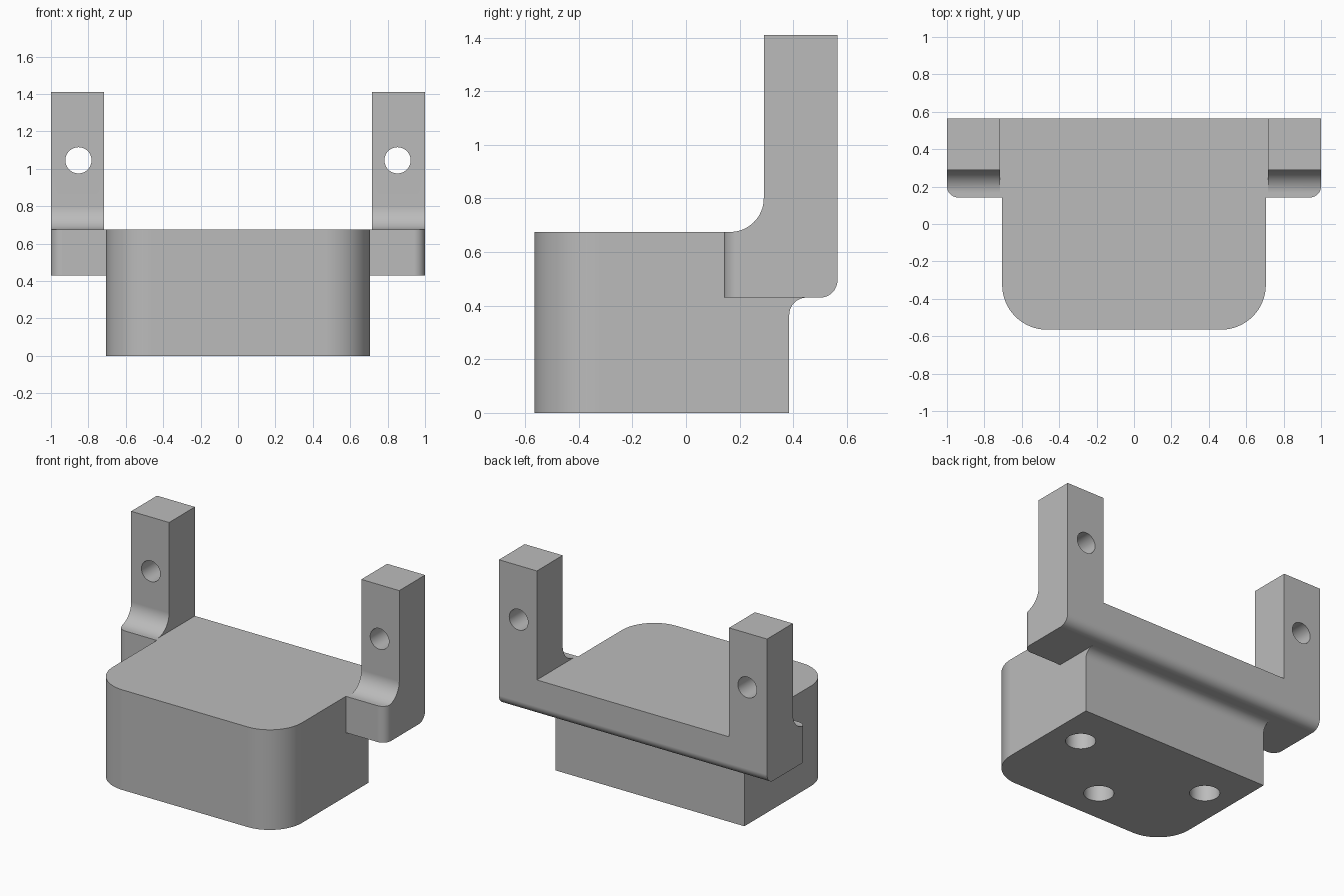
import bpy, math
from mathutils import Vector

if "Cube" in bpy.data.objects:
    bpy.data.objects.remove(bpy.data.objects["Cube"], do_unlink=True)

grey = bpy.data.materials.new("mid grey")
grey.use_nodes = True
grey.diffuse_color = (0.5, 0.5, 0.5, 1)
grey.node_tree.nodes["Principled BSDF"].inputs["Base Color"].default_value = (0.5, 0.5, 0.5, 1)


def arc(cx, cy, r, start, end, steps=16):
    """Points of an arc, angles in degrees."""
    angles = [math.radians(start + (end - start) * i / steps) for i in range(steps + 1)]
    return [(cx + r * math.cos(a), cy + r * math.sin(a)) for a in angles]


def prism(name, outline, axis, low, high):
    """Extrude a closed outline along x (yz outline), y (xz) or z (xy)."""
    place = {"x": lambda p, d: (d, p[0], p[1]),
             "y": lambda p, d: (p[0], d, p[1]),
             "z": lambda p, d: (p[0], p[1], d)}[axis]
    n = len(outline)
    verts = [place(p, d) for d in (low, high) for p in outline]
    faces = [list(range(n))[::-1], list(range(n, 2 * n))]
    faces += [[i, (i + 1) % n, n + (i + 1) % n, n + i] for i in range(n)]
    if axis == "y":
        faces = [f[::-1] for f in faces]
    mesh = bpy.data.meshes.new(name)
    mesh.from_pydata(verts, [], faces)
    mesh.materials.append(grey)
    obj = bpy.data.objects.new(name, mesh)
    bpy.context.collection.objects.link(obj)
    return obj


def combine(target, tool, operation):
    """Apply a boolean and discard the tool."""
    mod = target.modifiers.new(operation, "BOOLEAN")
    mod.operation, mod.solver, mod.object = operation, "EXACT", tool
    bpy.context.view_layer.objects.active = target
    bpy.ops.object.modifier_apply(modifier=mod.name)
    bpy.data.objects.remove(tool, do_unlink=True)


def plan(name, half, front, radius):
    """Tall trimming block with rounded front corners."""
    cx, cy = half - radius, front + radius
    outline = (arc(-cx, cy, radius, 180, 270) + arc(cx, cy, radius, 270, 360)
               + [(half, 1), (-half, 1)])
    return prism(name, outline, "z", -1, 2)


BACK, SHELF, DECK = 0.565, 0.43, 0.675

# Main block, flaring out under the shelf at the back
side = ([(-0.8, 0), (0.385, 0)] + arc(0.45, SHELF - 0.065, 0.065, 180, 90)
        + [(0.45, DECK), (-0.8, DECK)])
body = prism("mounting_bracket", side, "x", -0.9, 0.9)
combine(body, plan("body_trim", 0.705, -BACK, 0.24), "INTERSECT")

# Shelf and uprights share one side profile
side = ([(0.0, SHELF)] + arc(BACK - 0.065, SHELF + 0.065, 0.065, 270, 360)
        + [(BACK, 1.41), (0.29, 1.41)]
        + arc(0.165, DECK + 0.125, 0.125, 0, -90) + [(0.0, DECK)])
rail = prism("rear_rail", side, "x", -1.2, 1.2)
combine(rail, plan("rail_trim", 1.0, 0.142, 0.06), "INTERSECT")

# Open the space between the two uprights
gap = [(-0.717, DECK), (0.717, DECK), (0.717, 2), (-0.717, 2)]
combine(rail, prism("gap_cutter", gap, "y", -1, 1), "DIFFERENCE")
combine(body, rail, "UNION")

# Cross holes through the uprights
for s in (-1, 1):
    circle = arc(s * 0.853, 1.045, 0.07, 0, 360, 48)[:-1]
    combine(body, prism("upright_hole", circle, "y", 0, 1), "DIFFERENCE")

# Blind holes in the underside
for x, y in ((-0.492, 0.082), (0.492, 0.082), (0, -0.333)):
    circle = arc(x, y, 0.092, 0, 360, 48)[:-1]
    combine(body, prism("base_hole", circle, "z", -0.2, 0.4), "DIFFERENCE")

# Smooth the rounds, keep edges crisp
bpy.ops.object.select_all(action="DESELECT")
body.select_set(True)
bpy.context.view_layer.objects.active = body
bpy.ops.object.shade_smooth_by_angle(angle=math.radians(25))
normals = body.modifiers.new("flat faces", "WEIGHTED_NORMAL")
normals.keep_sharp = True
